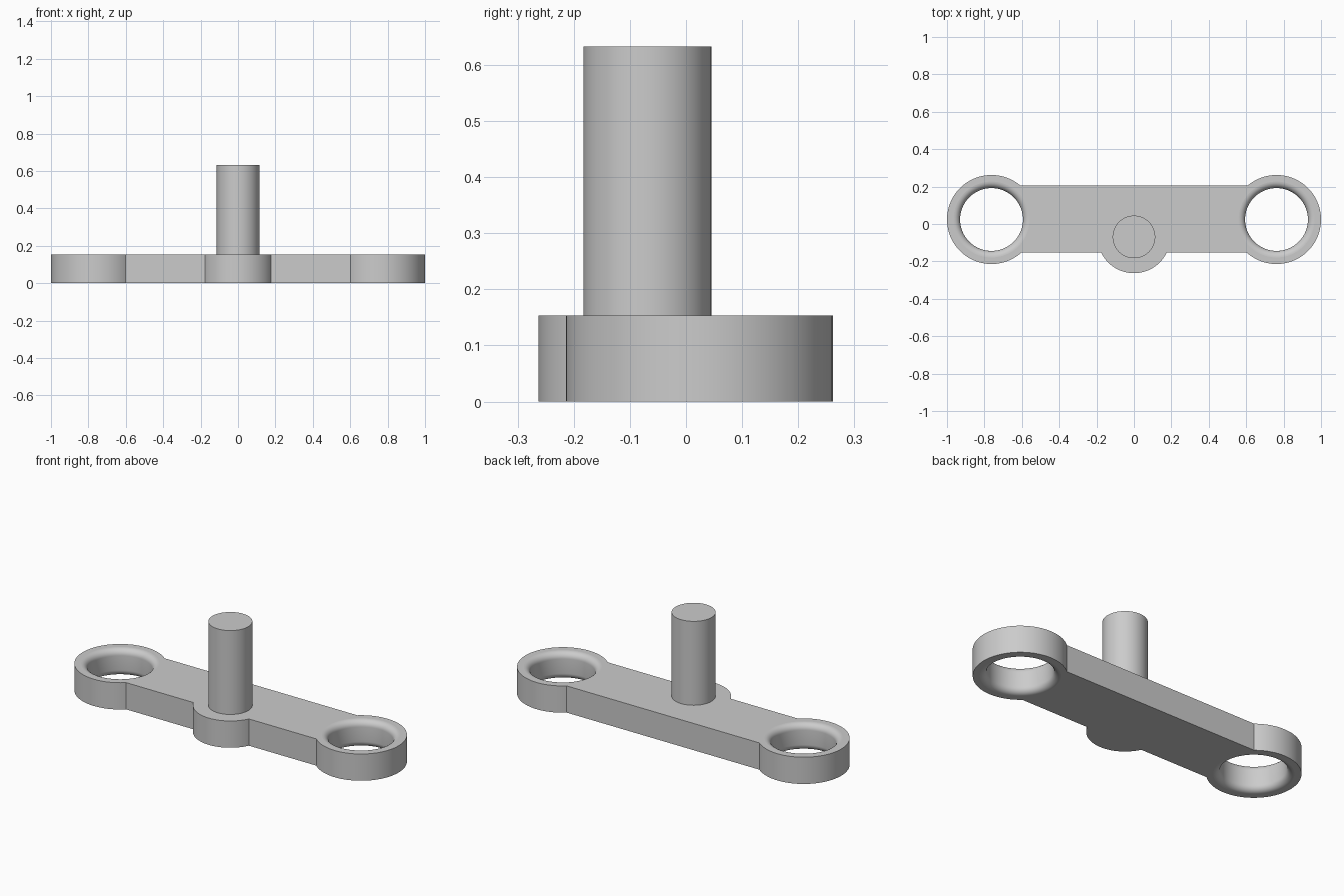
import bpy
import bmesh
from math import sin, cos, pi, asin

cube = bpy.data.objects.get("Cube")
if cube:
    bpy.data.objects.remove(cube, do_unlink=True)

THICK = 0.153                      # plate thickness
FRONT, BACK = -0.152, 0.207        # edges of the straight bar
EYE_X, EYE_Y, EYE_R = 0.762, 0.024, 0.238
HOLE_R, FILLET = 0.168, 0.035
PIN_Y, PIN_R, PIN_TOP = -0.069, 0.114, 0.633
BOSS_R = 0.194

grey = bpy.data.materials.new("plain grey")
grey.use_nodes = True
grey.diffuse_color = (0.6, 0.6, 0.6, 1)
grey.node_tree.nodes["Principled BSDF"].inputs["Base Color"].default_value = (0.6, 0.6, 0.6, 1)


def arc(cx, cy, r, start, end, steps):
    angles = [start + (end - start) * i / steps for i in range(steps + 1)]
    return [(cx + r * cos(a), cy + r * sin(a)) for a in angles]


def to_object(name, bm):
    bmesh.ops.recalc_face_normals(bm, faces=bm.faces)
    mesh = bpy.data.meshes.new(name)
    bm.to_mesh(mesh)
    bm.free()
    mesh.materials.append(grey)
    obj = bpy.data.objects.new(name, mesh)
    bpy.context.collection.objects.link(obj)
    return obj


def prism(name, outline, z0, z1):
    bm = bmesh.new()
    base = bm.faces.new([bm.verts.new((x, y, z0)) for x, y in outline])
    top = bmesh.ops.extrude_face_region(bm, geom=[base], use_keep_orig=True)
    verts = [g for g in top["geom"] if isinstance(g, bmesh.types.BMVert)]
    bmesh.ops.translate(bm, verts=verts, vec=(0, 0, z1 - z0))
    return to_object(name, bm)


def lathe(name, profile, cx, cy, steps):
    bm = bmesh.new()
    rings = [[bm.verts.new((x, y, z)) for x, y in arc(cx, cy, r, 0, 2 * pi, steps)[:-1]]
             for r, z in profile]
    for low, high in zip(rings, rings[1:]):
        for i in range(steps):
            j = (i + 1) % steps
            bm.faces.new((low[i], low[j], high[j], high[i]))
    bm.faces.new(rings[0])
    bm.faces.new(rings[-1])
    return to_object(name, bm)


def activate(obj):
    bpy.ops.object.select_all(action='DESELECT')
    obj.select_set(True)
    bpy.context.view_layer.objects.active = obj


def smooth_sides(obj):
    activate(obj)
    bpy.ops.object.shade_smooth_by_angle(angle=pi / 6)
    # keep the level faces flat so fillets blend cleanly into them
    for p in obj.data.polygons:
        if abs(p.normal.z) > 0.9999:
            p.use_smooth = False


# Plate outline: front boss, eye and bar on one half, then mirrored
boss = arc(0, PIN_Y, BOSS_R, -pi / 2, asin((FRONT - PIN_Y) / BOSS_R), 24)
eye = arc(EYE_X, EYE_Y, EYE_R, -pi + asin((EYE_Y - FRONT) / EYE_R),
          pi - asin((BACK - EYE_Y) / EYE_R), 72)
half = boss + eye
outline = half + [(-x, y) for x, y in reversed(half[1:])]
plate = prism("link_plate", outline, 0, THICK)

# Filleted eye holes
top_flare = arc(HOLE_R + FILLET, THICK - FILLET, FILLET, pi, pi / 2, 8)
flare = [(r, THICK - z) for r, z in reversed(top_flare)] + top_flare
rim = HOLE_R + FILLET
profile = [(rim, -0.1)] + flare + [(rim, THICK + 0.1)]
for side in (-1, 1):
    cutter = lathe("hole_cutter", profile, side * EYE_X, EYE_Y, 80)
    cutter.hide_render = True
    cut = plate.modifiers.new("hole", 'BOOLEAN')
    cut.operation = 'DIFFERENCE'
    cut.solver = 'EXACT'
    cut.object = cutter
    activate(plate)
    bpy.ops.object.modifier_apply(modifier=cut.name)
    bpy.data.objects.remove(cutter, do_unlink=True)
smooth_sides(plate)

# Upright pin
pin = lathe("upright_pin", [(PIN_R, THICK - 0.002), (PIN_R, PIN_TOP)], 0, PIN_Y, 72)
smooth_sides(pin)
